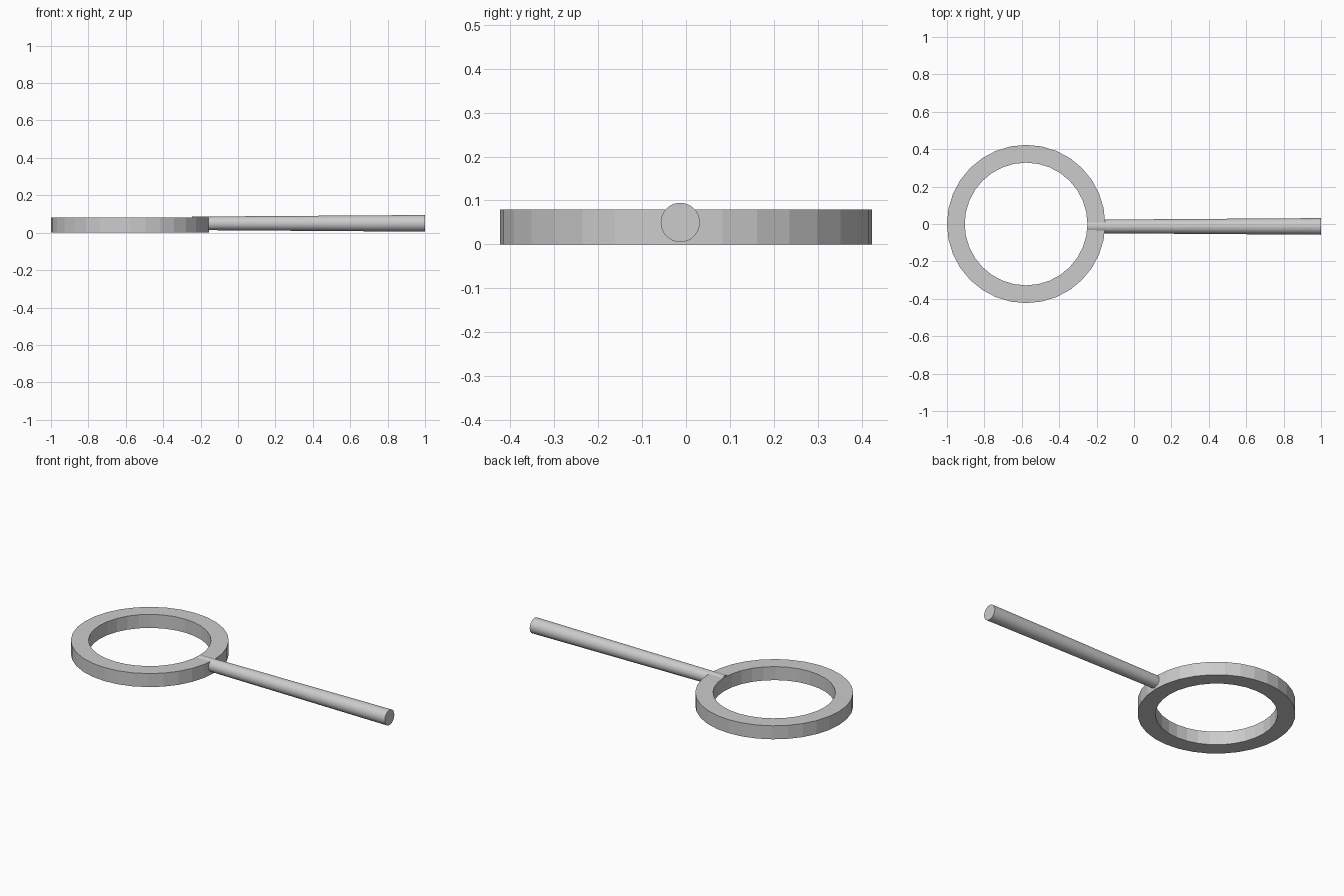
import bpy, bmesh, math

if "Cube" in bpy.data.objects:
    bpy.data.objects.remove(bpy.data.objects["Cube"])

grey = bpy.data.materials.new("light_grey")
grey.diffuse_color = (0.6, 0.6, 0.6, 1)
grey.use_nodes = True
grey.node_tree.nodes["Principled BSDF"].inputs["Base Color"].default_value = grey.diffuse_color


def lathe(name, profile, sides, location, closed):
    """Spin (radius, height) points around z; cap the ends unless closed."""
    bm = bmesh.new()
    rings = []
    for r, h in profile:
        rings.append([bm.verts.new((r * math.cos(2 * math.pi * i / sides),
                                    r * math.sin(2 * math.pi * i / sides), h))
                      for i in range(sides)])
    pairs = list(zip(rings, rings[1:]))
    if closed:
        pairs.append((rings[-1], rings[0]))
    else:
        bm.faces.new(rings[0])
        bm.faces.new(rings[-1])
    for a, b in pairs:
        for i in range(sides):
            j = (i + 1) % sides
            bm.faces.new((a[i], a[j], b[j], b[i]))
    bmesh.ops.recalc_face_normals(bm, faces=bm.faces)
    mesh = bpy.data.meshes.new(name)
    bm.to_mesh(mesh)
    bm.free()
    mesh.materials.append(grey)
    obj = bpy.data.objects.new(name, mesh)
    obj.location = location
    bpy.context.collection.objects.link(obj)
    return obj


# Flat-faceted hoop with a square-cut section
lathe("ring", [(0.423, 0), (0.423, 0.08), (0.328, 0.08), (0.328, 0)],
      32, (-0.577, 0, 0), True)

# Round handle, slightly thicker at the free end, running through the ring wall
handle = lathe("handle", [(0.036, 0), (0.0445, 1.245)],
               64, (-0.245, -0.013, 0.05), False)
handle.rotation_euler = (0, math.pi / 2, 0)
bpy.context.view_layer.objects.active = handle
handle.select_set(True)
bpy.ops.object.shade_smooth_by_angle(angle=math.radians(30))
